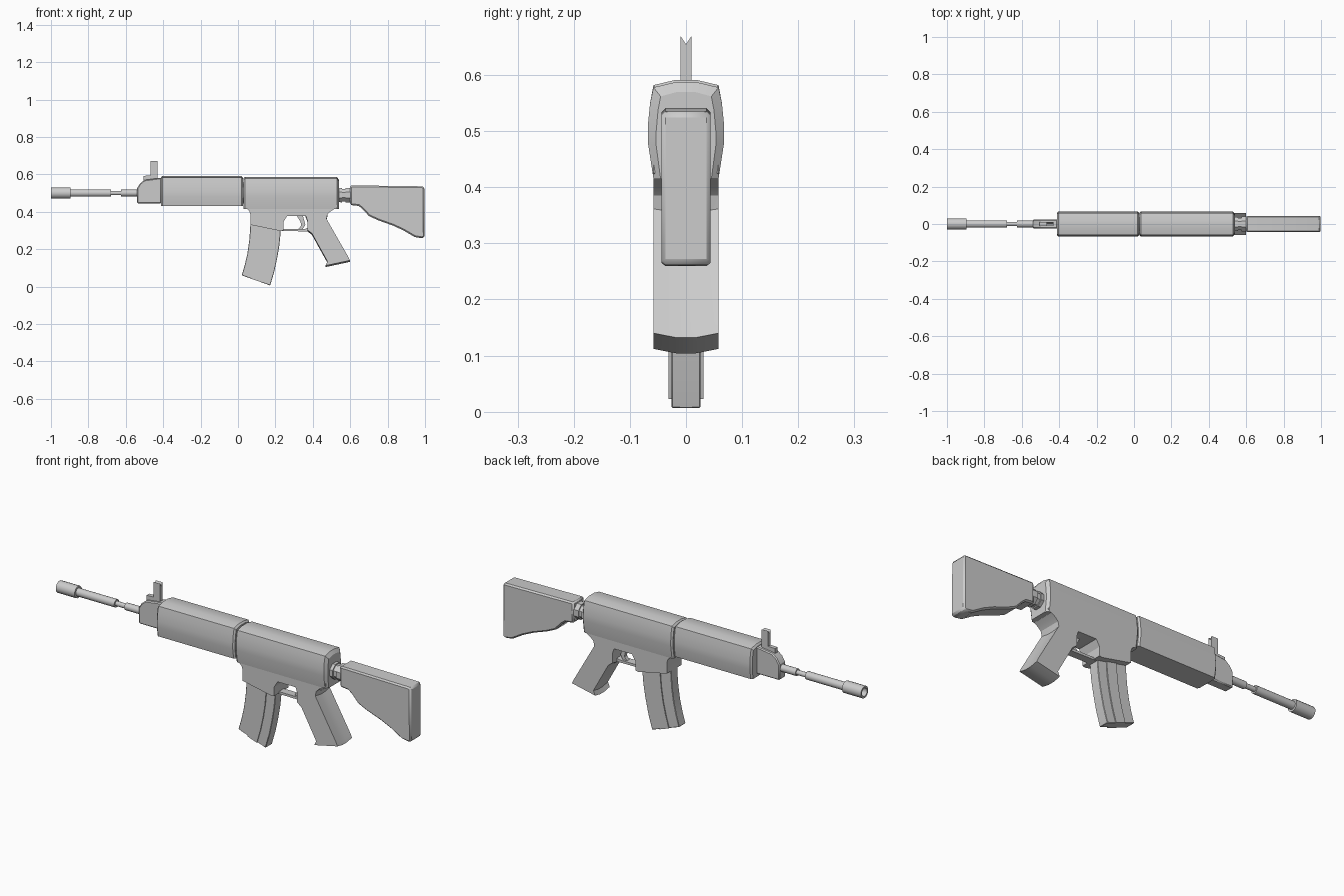
import bpy, bmesh
from math import sin, cos, pi, radians

if "Cube" in bpy.data.objects:
    bpy.data.objects.remove(bpy.data.objects["Cube"])


def loft(name, rings, closed=False, bevel=0.0):
    """Skin matching rings of points; cap the ends, or join last to first."""
    bm = bmesh.new()
    vr = [[bm.verts.new(p) for p in ring] for ring in rings]
    n = len(vr[0])
    pairs = list(zip(vr, vr[1:])) + ([(vr[-1], vr[0])] if closed else [])
    for a, b in pairs:
        for i in range(n):
            j = (i + 1) % n
            bm.faces.new((a[i], a[j], b[j], b[i]))
    if not closed:
        bm.faces.new(vr[0])
        bm.faces.new(vr[-1])
    bmesh.ops.recalc_face_normals(bm, faces=bm.faces)
    me = bpy.data.meshes.new(name)
    bm.to_mesh(me)
    bm.free()
    ob = bpy.data.objects.new(name, me)
    bpy.context.collection.objects.link(ob)
    if bevel:
        m = ob.modifiers.new("bevel", 'BEVEL')
        m.width = bevel
        m.segments = 1
        m.limit_method = 'ANGLE'
        m.angle_limit = radians(35)
    return ob


def plate(name, pts, w, bevel=0.0, drop=0.0):
    """Side profile (x, z) extruded to +-w in y; drop lowers the middle."""
    secs = [(-w, 0), (w, 0)]
    if drop:
        secs = [(-w, 0), (-w * .3, drop), (w * .3, drop), (w, 0)]
    return loft(name, [[(x, y, z - d) for x, z in pts] for y, d in secs], bevel=bevel)


def tube(name, prof, sides, z=0.5, closed=False):
    """Turned part along x from (x, radius) pairs."""
    return loft(name, [[(x, r * cos(2 * pi * (i + .5) / sides), z + r * sin(2 * pi * (i + .5) / sides))
                        for i in range(sides)] for x, r in prof], closed)


def body(name, stations, half, base):
    """Mirrored cross-section (y, z) swept along x; stations are (x, scale)."""
    sec = half + [(-y, z) for y, z in reversed(half)]
    return loft(name, [[(x, y * s, base + (z - base) * (1 - (1 - s) * .45)) for y, z in sec]
                       for x, s in stations])


# barrel and hollow muzzle
tube("barrel", [(-.93, .02), (-.68, .02), (-.68, .012), (-.625, .012),
                (-.625, .018), (-.40, .018)], 16)
tube("muzzle", [(-1, .03), (-.895, .03), (-.895, .018), (-.94, .018), (-.94, .021), (-1, .021)],
     16, closed=True)

# front sight base and notched post
plate("sight_base", [(-.54, .445), (-.54, .525), (-.525, .55), (-.50, .57), (-.41, .582), (-.41, .445)],
      .025, .005)
plate("sight_foot", [(-.505, .565), (-.505, .592), (-.43, .595), (-.43, .57)], .01)
notch = [(-.01, .58), (-.01, .67), (0, .655), (.01, .67), (.01, .58)]
loft("sight_post", [[(x, y, z) for y, z in notch] for x in (-.467, -.43)])

# handguard and receiver with bulged sides
body("handguard", [(-.413, .88), (-.405, 1), (.018, 1), (.026, .9)],
     [(.02, .591), (.058, .582), (.064, .55), (.068, .51), (.068, .48), (.06, .43)], .43)
tube("joint", [(.015, .058), (.04, .058)], 16)
body("receiver", [(.03, .9), (.038, 1), (.528, 1), (.54, .78)],
     [(.02, .587), (.058, .578), (.064, .55), (.068, .51), (.068, .48), (.058, .415)], .415)

# lower housing with magazine well
plate("lower_housing", [(.04, .44), (.042, .42), (.06, .405), (.067, .385), (.067, .33), (.228, .297),
                        (.243, .30), (.243, .345), (.262, .377), (.36, .377), (.40, .36),
                        (.473, .36), (.478, .385), (.495, .402), (.532, .425), (.532, .44)], .058)
# grip, slightly rounded across its base
plate("grip", [(.36, .385), (.372, .35), (.372, .302), (.395, .285), (.478, .135), (.468, .112),
               (.598, .140), (.59, .158), (.473, .362), (.478, .385)], .058, drop=.008)
# trigger guard and trigger
plate("trigger_guard", [(.22, .297), (.22, .308), (.36, .308), (.38, .318), (.38, .295)], .02)
plate("trigger", [(.31, .385), (.335, .345), (.337, .325), (.322, .306), (.345, .306), (.36, .33),
                  (.355, .35), (.345, .385)], .01)

# curved magazine: three strips, the middle one raised
front = [(.067, .36), (.065, .31), (.06, .245), (.05, .175), (.036, .115), (.02, .06)]
rear = [(.228, .36), (.227, .28), (.221, .22), (.21, .155), (.194, .08), (.172, .006)]


def strip(t):
    return [(a[0] + (b[0] - a[0]) * t, a[1] + (b[1] - a[1]) * t) for a, b in zip(front, rear)]


plate("magazine", front + rear[::-1], .026, .002)
plate("magazine_rib", strip(.36) + strip(.7)[::-1], .031)

# buffer tube
tube("buffer_tube", [(.53, .04), (.557, .042), (.557, .036), (.575, .036), (.575, .042), (.61, .042)],
     8, z=.489)
# stock
plate("stock", [(.60, .541), (.985, .536), (.996, .532), (.998, .265), (.985, .258), (.944, .265),
                (.885, .30), (.826, .327), (.75, .354), (.70, .377), (.665, .415), (.645, .431), (.60, .436)],
      .044, .01)

bpy.ops.object.select_all(action='SELECT')
bpy.context.view_layer.objects.active = bpy.data.objects["receiver"]
bpy.ops.object.shade_smooth_by_angle(angle=radians(30))
